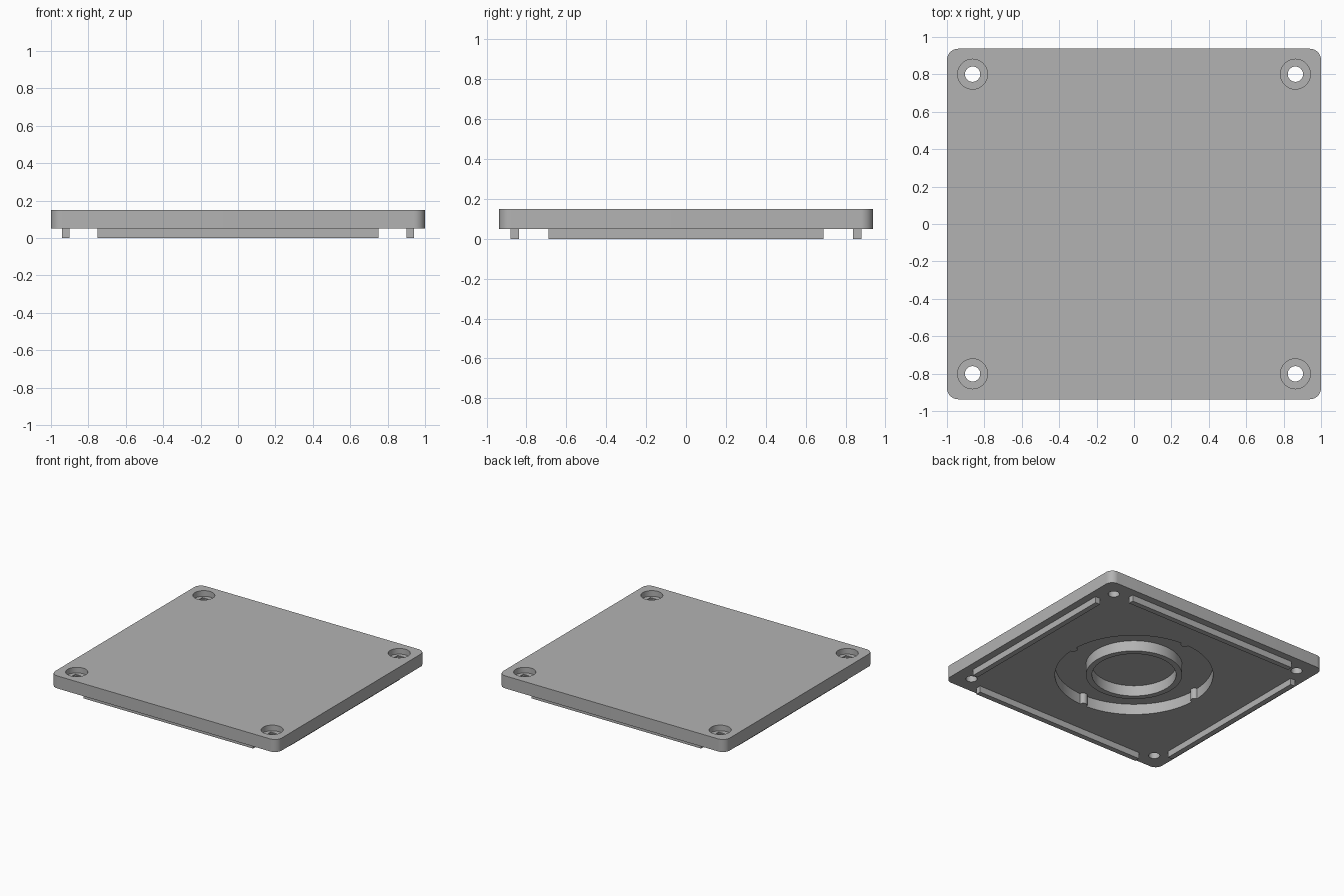
import bpy
import bmesh
import math

if "Cube" in bpy.data.objects:
    bpy.data.objects.remove(bpy.data.objects["Cube"], do_unlink=True)

# Overall dimensions
HALF_X, HALF_Y = 1.0, 0.937
BASE, TOP = 0.05, 0.15
FLOOR = BASE + 0.085
HOLE_X, HOLE_Y = 0.863, 0.801

grey = bpy.data.materials.new("light grey plastic")
grey.use_nodes = True
colour = (0.45, 0.45, 0.45, 1)
grey.diffuse_color = colour
grey.node_tree.nodes["Principled BSDF"].inputs["Base Color"].default_value = colour


def prism(name, outline, z0, z1):
    """Extrude a closed outline between two heights."""
    bm = bmesh.new()
    face = bm.faces.new([bm.verts.new((x, y, z0)) for x, y in outline])
    up = bmesh.ops.extrude_face_region(bm, geom=[face])["geom"]
    bmesh.ops.translate(bm, vec=(0, 0, z1 - z0),
                        verts=[v for v in up if isinstance(v, bmesh.types.BMVert)])
    bmesh.ops.recalc_face_normals(bm, faces=bm.faces)
    mesh = bpy.data.meshes.new(name)
    bm.to_mesh(mesh)
    bm.free()
    mesh.materials.append(grey)
    obj = bpy.data.objects.new(name, mesh)
    bpy.context.collection.objects.link(obj)
    return obj


def circle(r, x=0, y=0, n=48):
    return [(x + r * math.cos(math.tau * i / n), y + r * math.sin(math.tau * i / n))
            for i in range(n)]


def box(x, y, hx, hy):
    return [(x - hx, y - hy), (x + hx, y - hy), (x + hx, y + hy), (x - hx, y + hy)]


def rounded_box(hx, hy, r, steps=10):
    points = []
    for quarter, (sx, sy) in enumerate([(1, 1), (-1, 1), (-1, -1), (1, -1)]):
        for i in range(steps + 1):
            a = math.pi / 2 * (quarter + i / steps)
            points.append((sx * (hx - r) + r * math.cos(a), sy * (hy - r) + r * math.sin(a)))
    return points


def combine(target, tool, operation):
    """Apply a boolean and discard the tool."""
    mod = target.modifiers.new("boolean", "BOOLEAN")
    mod.operation, mod.solver, mod.object = operation, "EXACT", tool
    bpy.context.view_layer.objects.active = target
    bpy.ops.object.modifier_apply(modifier=mod.name)
    bpy.data.objects.remove(tool, do_unlink=True)


def cut(target, outline, z0, z1):
    combine(target, prism("cutter", outline, z0, z1), "DIFFERENCE")


# Plate with rounded corners
plate = prism("plate", rounded_box(HALF_X, HALF_Y, 0.06), BASE, TOP)

# Ring groove underneath, with four small nubs on its outer wall
groove = prism("groove_cutter", circle(0.572, n=96), BASE - 0.02, FLOOR)
cut(groove, circle(0.348, n=96), BASE - 0.05, TOP)
for i in range(4):
    a = i * math.pi / 2
    cut(groove, circle(0.03, 0.572 * math.cos(a), 0.572 * math.sin(a), 24), BASE - 0.05, TOP)
combine(plate, groove, "DIFFERENCE")

# Round pocket inside the ring lip
cut(plate, circle(0.304, n=96), BASE - 0.02, FLOOR)

# Counterbored screw holes, with a shallow square step under each head
for x in (-HOLE_X, HOLE_X):
    for y in (-HOLE_Y, HOLE_Y):
        cut(plate, circle(0.08, x, y), 0.105, TOP + 0.02)
        cut(plate, box(x, y, 0.042, 0.042), 0.097, 0.12)
        cut(plate, circle(0.041, x, y, 32), BASE - 0.02, TOP + 0.02)

# Locating rails along the four edges
rails = []
for side, s in (("left", 1), ("right", -1)):
    rails.append(prism(side + "_rail", box(s * 0.921, 0, 0.021, 0.69), 0, BASE))
for side, s in (("front", -1), ("back", 1)):
    rails.append(prism(side + "_rail", box(0, s * 0.859, 0.75, 0.021), 0, BASE))

# Smooth the curved walls, keep the edges sharp
bpy.ops.object.select_all(action="DESELECT")
plate.select_set(True)
bpy.context.view_layer.objects.active = plate
bpy.ops.object.shade_smooth_by_angle(angle=math.radians(30))
